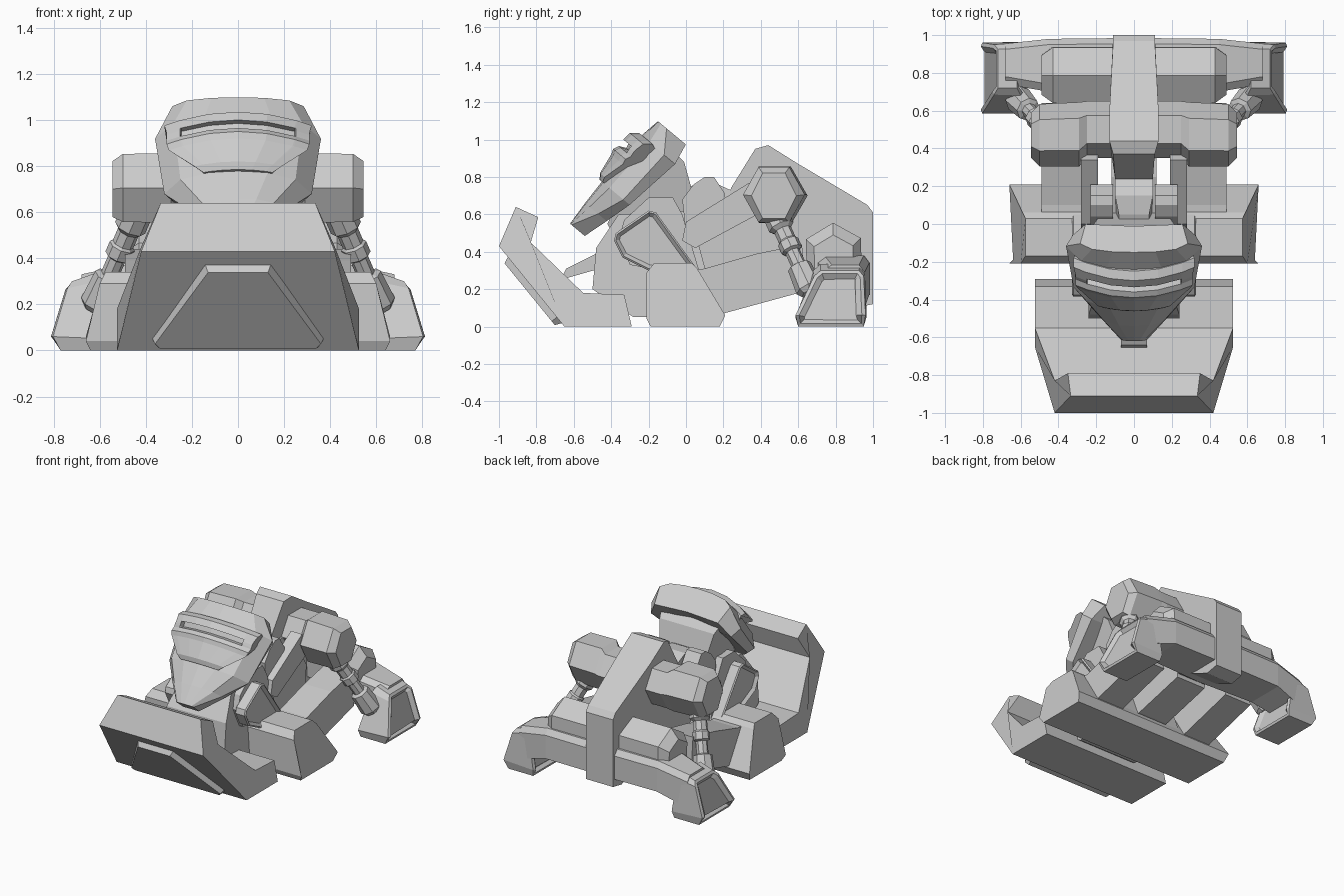
import bpy, bmesh, math
from mathutils import Vector

if "Cube" in bpy.data.objects:
    bpy.data.objects.remove(bpy.data.objects["Cube"])

GREY = (0.6, 0.6, 0.6, 1)
grey = bpy.data.materials.new("plain grey")
grey.use_nodes = True
grey.diffuse_color = GREY
grey.node_tree.nodes["Principled BSDF"].inputs["Base Color"].default_value = GREY


def loft(name, rings, mirror=False, inset=0, depth=0, frame=0):
    """Skin closed rings of points; optional framed, recessed panel on the end caps."""
    bm = bmesh.new()
    loops = [[bm.verts.new(p) for p in ring] for ring in rings]
    n = len(loops[0])
    for a, b in zip(loops, loops[1:]):
        for i in range(n):
            j = (i + 1) % n
            bm.faces.new((a[i], a[j], b[j], b[i]))
    caps = [bm.faces.new(loops[0]), bm.faces.new(loops[-1])]
    bmesh.ops.recalc_face_normals(bm, faces=bm.faces[:])
    if inset:
        bmesh.ops.inset_individual(bm, faces=caps, thickness=frame, depth=0.008)
        bmesh.ops.inset_individual(bm, faces=caps, thickness=inset, depth=depth)
    mesh = bpy.data.meshes.new(name)
    bm.to_mesh(mesh)
    bm.free()
    mesh.materials.append(grey)
    obj = bpy.data.objects.new(name, mesh)
    bpy.context.collection.objects.link(obj)
    if mirror:
        obj.modifiers.new("mirror", "MIRROR").use_mirror_merge = False
    return obj


def prism(name, profile):
    """Side profile of (y, z, half width), spread evenly to both sides."""
    return loft(name, [[(s * w, y, z) for y, z, w in profile] for s in (-1, 1)])


def slab(name, x0, x1, profile, **kw):
    """Side profile of (y, z) between two x values, mirrored."""
    return loft(name, [[(x, y, z) for y, z in profile] for x in (x0, x1)], mirror=True, **kw)


def barrel(name, stations, sides, turn):
    """Mirrored rings along x: (x, y, z, radius y, radius z)."""
    angles = [2 * math.pi * i / sides + turn for i in range(sides)]
    loft(name, [[(x, y + ry * math.cos(a), z + rz * math.sin(a)) for a in angles]
                for x, y, z, ry, rz in stations], mirror=True)


def tube(name, start, end, steps, sides=8):
    """Rings between two points: (fraction, radius)."""
    start, end = Vector(start), Vector(end)
    axis = (end - start).normalized()
    u = axis.orthogonal().normalized()
    v = axis.cross(u)
    angles = [2 * math.pi * i / sides for i in range(sides)]
    loft(name, [[start.lerp(end, t) + (u * math.cos(a) + v * math.sin(a)) * r
                 for a in angles] for t, r in steps], mirror=True)


# Front blade with its raised trapezoid plate and central push arm
prism("blade", [(-1, .43, .42), (-.91, .64, .335), (-.79, .585, .35), (-.83, .45, .42),
                (-.55, .18, .525), (-.33, .17, .525), (-.29, 0, .525), (-.65, 0, .525)])


def blade_plate(off, grow):
    pts = [(-.13 - grow, .36 + grow), (.13 + grow, .36 + grow), (.36 + grow, .05),
           (.34 + grow, .03 - grow), (-.34 - grow, .03 - grow), (-.36 - grow, .05)]
    return [(x, -.65 - z * .35 / .43 - off * .77, z - off * .63) for x, z in pts]


loft("blade_plate", [blade_plate(-.01, .015), blade_plate(.035, 0)])
prism("blade_arm", [(-.67, .25, .07), (-.64, .31, .07), (-.36, .45, .07), (-.32, .35, .07)])

# Nose, lower legs, inner core and head block
prism("nose_hull", [(-.5, .2, .24), (-.48, .42, .24), (-.36, .6, .2), (.02, .62, .2),
                    (.1, .32, .24), (.2, .06, .24), (-.28, .05, .24)])
leg = [(0, .3), (.1, .31), (.38, .39), (.62, .44), (.64, .19), (.2, .07), (0, .07)]
slab("lower_legs", .27, .49, leg)
prism("core", [(0, .62, .12), (.25, .7, .12), (.42, .7, .12), (.62, .4, .12), (.6, .2, .12),
               (.2, .1, .12), (0, .1, .12)])
prism("head_block", [(-.42, .55, .1), (-.25, .88, .24), (-.06, .93, .24), (-.01, .88, .22),
                     (.06, .63, .17), (0, .5, .17), (-.38, .47, .1)])

# Curved shield face, lofted from chin to crown
N = Vector((0, -.77, .64))


def face_ring(y, z, w, sweep, thick):
    front = [(-1, 1), (-.78, .35), (-.4, .06), (0, 0), (.4, .06), (.78, .35), (1, 1)]
    ring = [Vector((f * w, y, z)) - N * sweep * s for f, s in front]
    back = [Vector((f * w, y, z)) - N * (thick + sweep * .25 * abs(f)) for f in (.9, .5, 0, -.5, -.9)]
    return ring + back


loft("shield_face", [face_ring(-.62, .55, .07, .01, .1), face_ring(-.54, .66, .2, .09, .13),
                     face_ring(-.45, .775, .32, .15, .16), face_ring(-.24, 1.02, .36, .16, .2),
                     face_ring(-.15, 1.098, .285, .06, .18)])

# One-piece raised visor, wrapped round the face, with a slit below the brow
visor_low = [(-.39, .75, .14), (-.462, .785, .15), (-.46, .82, .19), (-.4, .92, .3), (-.39, .95, .31)]
visor_slit = [(-.36, .965, .31), (-.32, .955, .31), (-.305, .985, .31), (-.335, 1.0, .31)]
visor_plain = [(-.36, .965, .31), (-.355, .975, .31), (-.345, .99, .31), (-.335, 1.0, .31)]
visor_brow = [(-.3, 1.035, .32), (-.25, 1.035, .32), (-.2, .95, .3)]


def visor_column(c, middle):
    return [Vector((c * w, y, z)) - N * .9 * (c * w) ** 2
            for y, z, w in visor_low + middle + visor_brow]


loft("visor", [visor_column(c, visor_slit if abs(c) < .8 else visor_plain)
               for c in (-1, -.81, -.79, -.4, 0, .4, .79, .81, 1)])

# Layered fenders beside the head, shoulder beams and neck
slab("fender_backs", .12, .25, [(-.36, .47), (-.33, .57), (-.2, .69), (-.07, .69), (-.02, .6),
                                (.07, .3), (.02, .27), (-.3, .33)])
slab("fender_plates", .25, .32, [(-.385, .46), (-.375, .5), (-.2, .62), (-.16, .61), (.05, .32),
                                 (.04, .29), (-.2, .3), (-.34, .37)], inset=.02, depth=-.02, frame=.01)
slab("shoulder_beams", .19, .28, [(-.02, .46), (0, .56), (.34, .77), (.42, .62), (.05, .42)])
slab("neck_cheeks", .11, .23, [(-.02, .68), (.04, .76), (.1, .8), (.15, .8), (.21, .71), (.2, .55), (0, .5)])
prism("neck", [(-.1, .7, .08), (.05, .76, .08), (.15, .77, .1), (.26, .72, .1),
               (.26, .5, .1), (-.1, .5, .1)])

# Wide front foot
prism("front_foot", [(-.21, .04, .66), (-.21, .29, .6), (-.17, .34, .575), (.03, .34, .575),
                     (.06, .31, .59), (.21, .06, .66), (.18, 0, .64), (-.19, 0, .64)])

# Shoulder barrels
barrel("shoulders", [(0, .5, .7, .15, .15), (.25, .5, .7, .15, .15), (.29, .475, .705, .17, .175),
                     (.5, .47, .705, .165, .17), (.545, .47, .7, .12, .14)], 6, 0)

# Spine plate arching over the back
prism("spine", [(.22, .62, .1), (.24, .74, .1), (.37, .95, .11), (.44, .97, .13), (.6, .87, .13),
                (.97, .65, .11), (1, .61, .11), (1, .12, .11), (.9, .1, .11), (.55, .25, .12), (.3, .45, .1)])

# Rear axle and its rounded housing
barrel("axle_housing", [(.1, .79, .385, .17, .17), (.43, .79, .385, .17, .17), (.49, .79, .37, .12, .12)],
       6, -.5)
loft("rear_axle", [[(x, y0, z0), (x, y0, z1 - .03), (x, y0 + .04, z1), (x, y1 - .03, z1),
                    (x, y1, z1 - .04), (x, y1, z0)] for x, y0, y1, z0, z1 in
                   [(0, .68, .985, .17, .38), (.45, .7, .98, .17, .38), (.68, .74, .955, .1, .33)]], mirror=True)

# Splayed rear feet with recessed outer panels
loft("rear_feet", [
    [(.57, .6, 0), (.56, .585, .05), (.6, .68, .3), (.62, .72, .335), (.62, .93, .335),
     (.6, .96, .3), (.56, .965, .05), (.57, .95, 0)],
    [(.77, .6, 0), (.803, .585, .06), (.74, .685, .27), (.72, .72, .3), (.72, .925, .3),
     (.74, .95, .27), (.803, .96, .06), (.77, .95, 0)]], mirror=True, inset=.03, depth=-.02, frame=.02)

# Pistons from the shoulders down to the rear feet
tube("pistons", (.43, .47, .62), (.62, .67, .18),
     [(0, .07), (.2, .07), (.24, .048), (.36, .048), (.38, .058), (.48, .058), (.5, .04),
      (.66, .04), (.68, .065), (.95, .075), (1, .055)])
